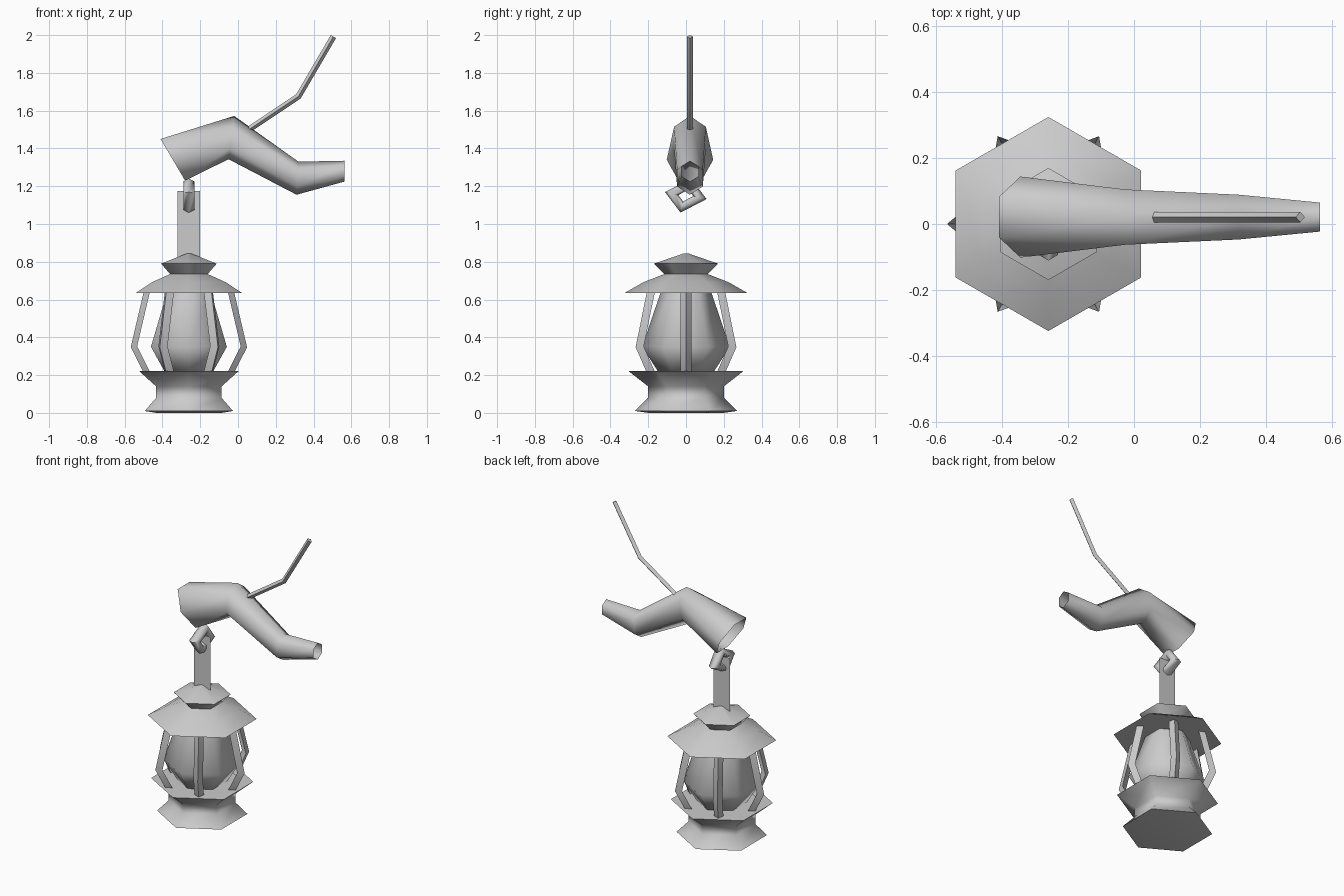
import bpy, bmesh, math
from mathutils import Vector, Matrix

cube = bpy.data.objects.get("Cube")
if cube:
    bpy.data.objects.remove(cube, do_unlink=True)

grey = bpy.data.materials.new("plain grey")
grey.use_nodes = True
grey.diffuse_color = (0.6, 0.6, 0.6, 1)
grey.node_tree.nodes["Principled BSDF"].inputs["Base Color"].default_value = (0.6, 0.6, 0.6, 1)

CENTRE = Vector((-0.26, 0, 0))
ARM_Y = 0.021


def finish(name, bm, smooth=70):
    bmesh.ops.recalc_face_normals(bm, faces=bm.faces)
    mesh = bpy.data.meshes.new(name)
    bm.to_mesh(mesh)
    bm.free()
    mesh.materials.append(grey)
    obj = bpy.data.objects.new(name, mesh)
    bpy.context.collection.objects.link(obj)
    bpy.ops.object.select_all(action='DESELECT')
    obj.select_set(True)
    bpy.context.view_layer.objects.active = obj
    bpy.ops.object.shade_smooth_by_angle(angle=math.radians(smooth))
    return obj


def loft(name, rings, caps=True, loop=False, smooth=70):
    """Skin a list of equal-sized point rings."""
    bm = bmesh.new()
    rows = [[bm.verts.new(p) for p in ring] for ring in rings]
    n = len(rows[0])
    pairs = list(zip(rows, rows[1:])) + ([(rows[-1], rows[0])] if loop else [])
    for a, b in pairs:
        for i in range(n):
            j = (i + 1) % n
            bm.faces.new((a[i], a[j], b[j], b[i]))
    if caps and not loop:
        bm.faces.new(rows[0])
        bm.faces.new(rows[-1])
    return finish(name, bm, smooth)


def hex_lathe(name, profile):
    """Six-sided turned part from (radius, height) pairs."""
    angles = [math.radians(30 + 60 * k) for k in range(6)]
    return loft(name, [[CENTRE + Vector((r * math.cos(a), r * math.sin(a), z)) for a in angles]
                       for r, z in profile])


def tube(name, path, normal, section, loop=False, smooth=40):
    """Mitred tube along a flat path; section holds (in-plane, across) offsets."""
    pts, normal = [Vector(p) for p in path], Vector(normal)
    rings, n = [], len(path)
    for i, p in enumerate(pts):
        before = (p - pts[i - 1]).normalized() if i or loop else None
        after = (pts[(i + 1) % n] - p).normalized() if i < n - 1 or loop else None
        before, after = before or after, after or before
        along = (before + after).normalized()
        side = normal.cross(along) / max(along.dot(after), 0.5)
        rings.append([p + side * u + normal * v for u, v in section])
    return loft(name, rings, loop=loop, smooth=smooth)


def polygon(sides, r):
    return [(r * math.cos(math.tau * k / sides), r * math.sin(math.tau * k / sides))
            for k in range(sides)]


# Lantern body
hex_lathe("lantern_base", [(0.2, 0), (0.27, 0.01), (0.2, 0.08), (0.2, 0.14), (0.305, 0.222)])
hex_lathe("lantern_globe", [(0.15, 0.222), (0.232, 0.35), (0.135, 0.636)])
hex_lathe("lantern_roof", [(0.325, 0.635), (0.225, 0.692), (0.115, 0.735),
                           (0.17, 0.79), (0.01, 0.845)])

# Six bent guard bars with a ridge facing outwards
ridge = [(0.017, 0), (-0.015, 0.028), (-0.015, -0.028)]
for k in range(6):
    bar = tube(f"guard_bar_{k + 1}", [(0.222, 0, 0.215), (0.29, 0, 0.35), (0.222, 0, 0.64)],
               (0, 1, 0), ridge)
    bar.matrix_world = Matrix.Translation(CENTRE) @ Matrix.Rotation(math.tau * k / 6, 4, 'Z')

# Flat hanging strip
bm = bmesh.new()
bm.faces.new([bm.verts.new(CENTRE + Vector((x, 0, z)))
              for x, z in ((-0.06, 0.8), (0.06, 0.8), (0.06, 1.175), (-0.06, 1.175))])
finish("hanging_strip", bm)

# Tilted four-cornered link
corners = [(-0.076, 1.161), (-0.022, 1.09), (0.074, 1.14), (0.02, 1.211)]
tube("hanging_link", [CENTRE + Vector((0, y, z)) for y, z in corners], (1, 0, 0),
     [(u * 0.68, v) for u, v in polygon(6, 0.034)], loop=True, smooth=70)

# Crooked tapering arm: top point, bottom point, half width, twist of each ring
arm = [((-0.41, 1.45), (-0.28, 1.23), 0.123, 30), ((-0.02, 1.572), (-0.05, 1.343), 0.084, 0),
       ((0.32, 1.33), (0.31, 1.155), 0.068, 0), ((0.565, 1.335), (0.565, 1.225), 0.044, 0)]
rings = []
for top, bottom, half, twist in arm:
    t, b = Vector((top[0], ARM_Y, top[1])), Vector((bottom[0], ARM_Y, bottom[1]))
    angles = [math.radians(60 * k + twist) for k in range(6)]
    tall = max(math.cos(a) for a in angles)
    wide = max(math.sin(a) for a in angles)
    rings.append([(t + b) / 2 + (t - b) / 2 * math.cos(a) / tall
                  + Vector((0, half * math.sin(a) / wide, 0)) for a in angles])
loft("crooked_arm", rings, caps=False)

# Thin bent twig
tube("twig", [(0.05, ARM_Y, 1.495), (0.32, ARM_Y, 1.676), (0.505, ARM_Y, 1.992)],
     (0, 1, 0), polygon(4, 0.016))
